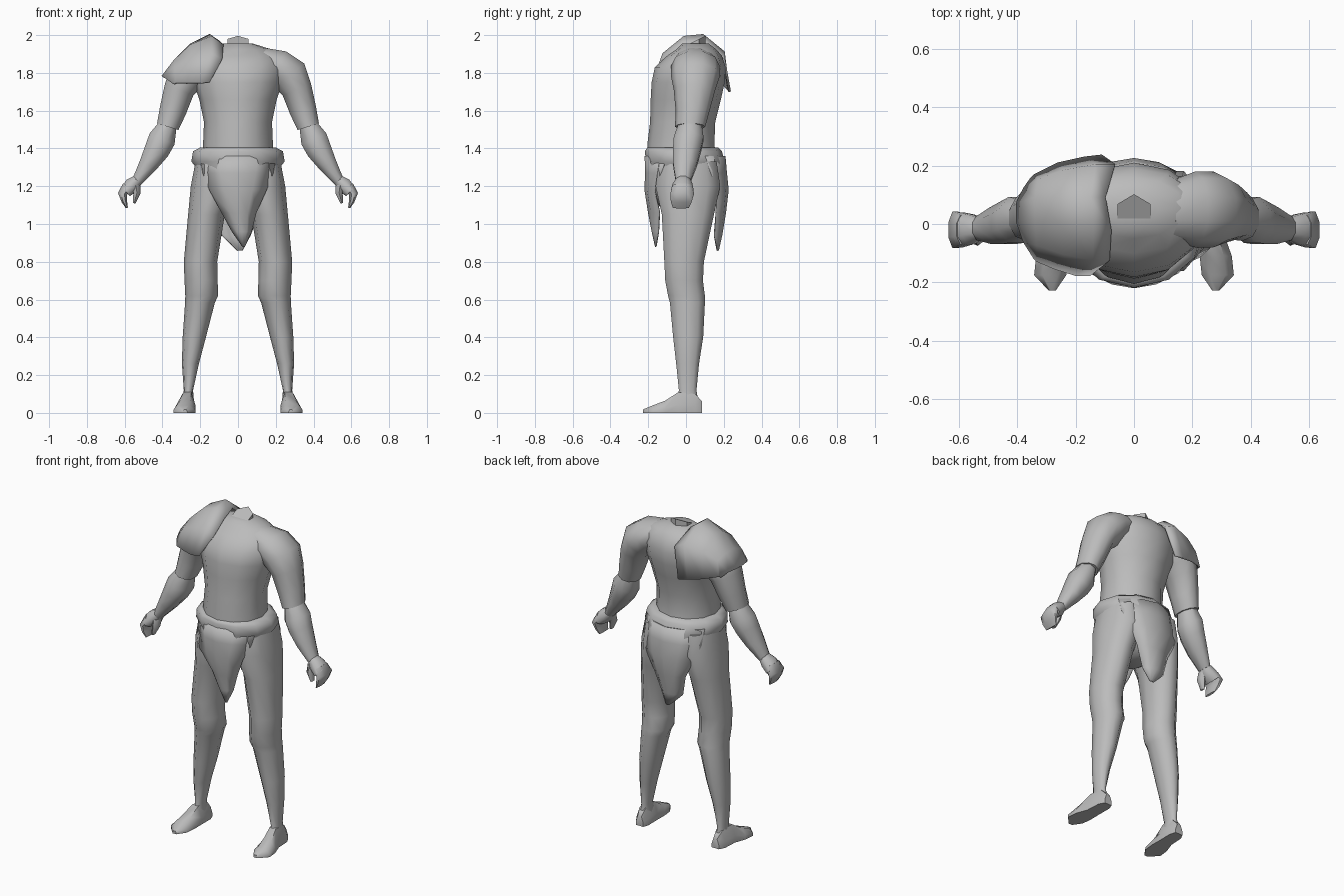
import bpy, bmesh, math
from mathutils import Vector

grey = bpy.data.materials.new("plain grey")
grey.diffuse_color = (0.5, 0.5, 0.5, 1)


def finish(name, bm, angle=65):
    bmesh.ops.recalc_face_normals(bm, faces=bm.faces)
    me = bpy.data.meshes.new(name)
    bm.to_mesh(me)
    bm.free()
    ob = bpy.data.objects.new(name, me)
    bpy.context.collection.objects.link(ob)
    me.materials.append(grey)
    bpy.ops.object.select_all(action='DESELECT')
    ob.select_set(True)
    bpy.context.view_layer.objects.active = ob
    bpy.ops.object.shade_smooth_by_angle(angle=math.radians(angle))
    return ob


def bridge(name, rings, closed=True, angle=65):
    """Skin a list of equally long point rows."""
    bm = bmesh.new()
    rows = [[bm.verts.new(p) for p in r] for r in rings]
    n = len(rows[0])
    for a, b in zip(rows, rows[1:]):
        for i in range(n if closed else n - 1):
            j = (i + 1) % n
            bm.faces.new((a[i], a[j], b[j], b[i]))
    if closed:
        bm.faces.new(rows[0])
        bm.faces.new(rows[-1])
    return finish(name, bm, angle)


def level(name, sections, n=12, s=1, angle=65):
    """Horizontal rings: z, x0, x1, y0, y1."""
    rings = []
    for z, x0, x1, y0, y1 in sections:
        rings.append([(s * ((x0 + x1) / 2 + (x1 - x0) / 2 * math.cos(t)),
                       (y0 + y1) / 2 + (y1 - y0) / 2 * math.sin(t), z)
                      for t in (2 * math.pi * i / n for i in range(n))])
    return bridge(name, rings, True, angle)


def limb(name, sections, n=8, s=1, angle=65):
    """Rings square to a path in the xz plane: x, y, z, radius, y radius."""
    pts = [Vector(q[:3]) for q in sections]
    rings = []
    for k, (x, y, z, r, ry) in enumerate(sections):
        d = pts[min(k + 1, len(pts) - 1)] - pts[max(k - 1, 0)]
        u = Vector((-d.z, 0, d.x)).normalized()
        rings.append([(s * (x + u.x * r * math.cos(t)), y + ry * math.sin(t),
                       z + u.z * r * math.cos(t))
                      for t in (2 * math.pi * (i + .5) / n for i in range(n))])
    return bridge(name, rings, True, angle)


# Torso
level("torso", [(z, -w, w, y0, y1) for z, w, y0, y1 in (
    (1.36, .185, -.205, .16), (1.42, .185, -.205, .15), (1.54, .18, -.19, .155),
    (1.66, .205, -.187, .185), (1.75, .235, -.182, .205), (1.83, .245, -.165, .21),
    (1.89, .225, -.10, .19), (1.925, .175, -.05, .16), (1.955, .08, -.02, .12))])

# Neck stub with a slanted top
neck = []
for lift in (-.06, 0):
    neck.append([(.065 * math.sin(t), .035 - .067 * math.cos(t),
                  1.963 - .033 * math.cos(t) + lift)
                 for t in (math.pi * i / 3 for i in range(6))])
bridge("neck", neck, angle=30)

# Hips with a rolled waistband
level("hips", [(z, -w, w, y0, y1) for z, w, y0, y1 in (
    (1.405, .20, -.205, .17), (1.385, .238, -.218, .19), (1.33, .247, -.212, .205),
    (1.305, .225, -.21, .21), (1.18, .20, -.205, .21), (1.10, .12, -.15, .17),
    (1.06, .06, -.08, .1))])


# Pointed cloth flaps: z, centre x, half width, centre y, edge y
def flap(name, rows):
    bridge_rows = []
    for z, cx, w, y, ye in rows:
        bridge_rows.append([(cx + w * f, y + (ye - y) * f * f, z)
                            for f in (-1, -.5, 0, .5, 1)])
    ob = bridge(name, bridge_rows, False)
    m = ob.modifiers.new("thickness", 'SOLIDIFY')
    m.thickness = .008
    m.offset = 0


flap("front_flap", [(1.36, 0, .20, -.215, -.10), (1.27, 0, .185, -.213, -.13),
                    (1.18, 0, .15, -.216, -.165), (1.06, .005, .09, -.197, -.14),
                    (.96, .02, .05, -.178, -.145), (.88, .03, .004, -.16, -.158)])
flap("back_flap", [(1.36, 0, .20, .205, .10), (1.27, 0, .20, .213, .13),
                   (1.18, 0, .17, .222, .165), (1.06, 0, .11, .208, .16),
                   (.94, -.01, .075, .188, .15), (.86, .01, .012, .17, .165)])

for s, side in ((1, "left"), (-1, "right")):
    # Legs
    level(side + "_leg", [
        (1.33, .05, .225, -.15, .17), (1.2, .02, .25, -.17, .19),
        (1.05, .07, .264, -.135, .155), (.8, .11, .287, -.12, .10),
        (.70, .108, .283, -.115, .095), (.62, .105, .279, -.10, .105),
        (.585, .122, .28, -.09, .105), (.4, .17, .293, -.072, .095),
        (.26, .207, .297, -.055, .072), (.12, .238, .287, -.04, .058),
        (.05, .232, .295, -.06, .07)], 10, s)
    # Feet, heel to toe: y, centre x, half width, height
    foot = []
    for y, cx, w, h in ((.085, .262, .025, .06), (.05, .265, .04, .10),
                        (-.04, .268, .042, .11), (-.11, .28, .055, .065),
                        (-.175, .287, .055, .04), (-.228, .28, .012, .018)):
        foot.append([(s * (cx + w * a), y, h * b) for a, b in
                     ((-1, 0), (-1, .4), (-.5, 1), (.5, 1), (1, .4), (1, 0))])
    bridge(side + "_foot", foot, angle=50)
    # Upper arm and forearm
    limb(side + "_arm", [
        (.12, .045, 1.87, .07, .10), (.21, .05, 1.835, .095, .13),
        (.272, .05, 1.785, .107, .13), (.312, .045, 1.71, .085, .11),
        (.345, .035, 1.6, .075, .09), (.372, .022, 1.515, .062, .08)], 10, s)
    limb(side + "_forearm", [
        (.368, .022, 1.53, .05, .065), (.402, .014, 1.45, .078, .085),
        (.43, .005, 1.39, .072, .08), (.475, -.005, 1.315, .054, .068),
        (.535, -.015, 1.225, .03, .042)], 8, s)
    # Hand, fingers and thumb
    limb(side + "_palm", [
        (.53, -.015, 1.235, .03, .04), (.56, -.018, 1.205, .045, .055),
        (.595, -.02, 1.172, .036, .065)], 8, s)
    limb(side + "_fingers", [
        (.585, -.02, 1.20, .03, .055), (.612, -.02, 1.16, .026, .068),
        (.602, -.025, 1.12, .016, .06), (.588, -.027, 1.085, .006, .045)], 8, s)
    limb(side + "_thumb", [
        (.54, -.03, 1.205, .028, .035), (.535, -.045, 1.165, .022, .03),
        (.55, -.05, 1.11, .008, .018)], 6, s)

# Shoulder plate: rows run front to back, from the neck to the outer rim
plate = [
    [(-.15, -.172, 1.75), (-.085, -.12, 1.87), (-.08, -.02, 1.945),
     (-.10, .09, 1.965), (-.065, .20, 1.88), (-.11, .232, 1.70)],
    [(-.20, -.172, 1.745), (-.14, -.12, 1.90), (-.14, -.01, 1.99),
     (-.15, .09, 2.0), (-.13, .20, 1.91), (-.17, .225, 1.71)],
    [(-.27, -.15, 1.745), (-.24, -.10, 1.88), (-.25, 0, 1.945),
     (-.25, .09, 1.95), (-.24, .18, 1.88), (-.26, .205, 1.73)],
    [(-.33, -.125, 1.745), (-.33, -.07, 1.83), (-.335, .01, 1.865),
     (-.335, .09, 1.865), (-.325, .15, 1.84), (-.34, .165, 1.75)],
    [(-.34, -.115, 1.74), (-.375, -.06, 1.765), (-.40, .01, 1.78),
     (-.40, .07, 1.78), (-.375, .12, 1.77), (-.35, .155, 1.745)]]
pad = bridge("shoulder_plate", plate, False)
m = pad.modifiers.new("thickness", 'SOLIDIFY')
m.thickness = .012
m.offset = 0
